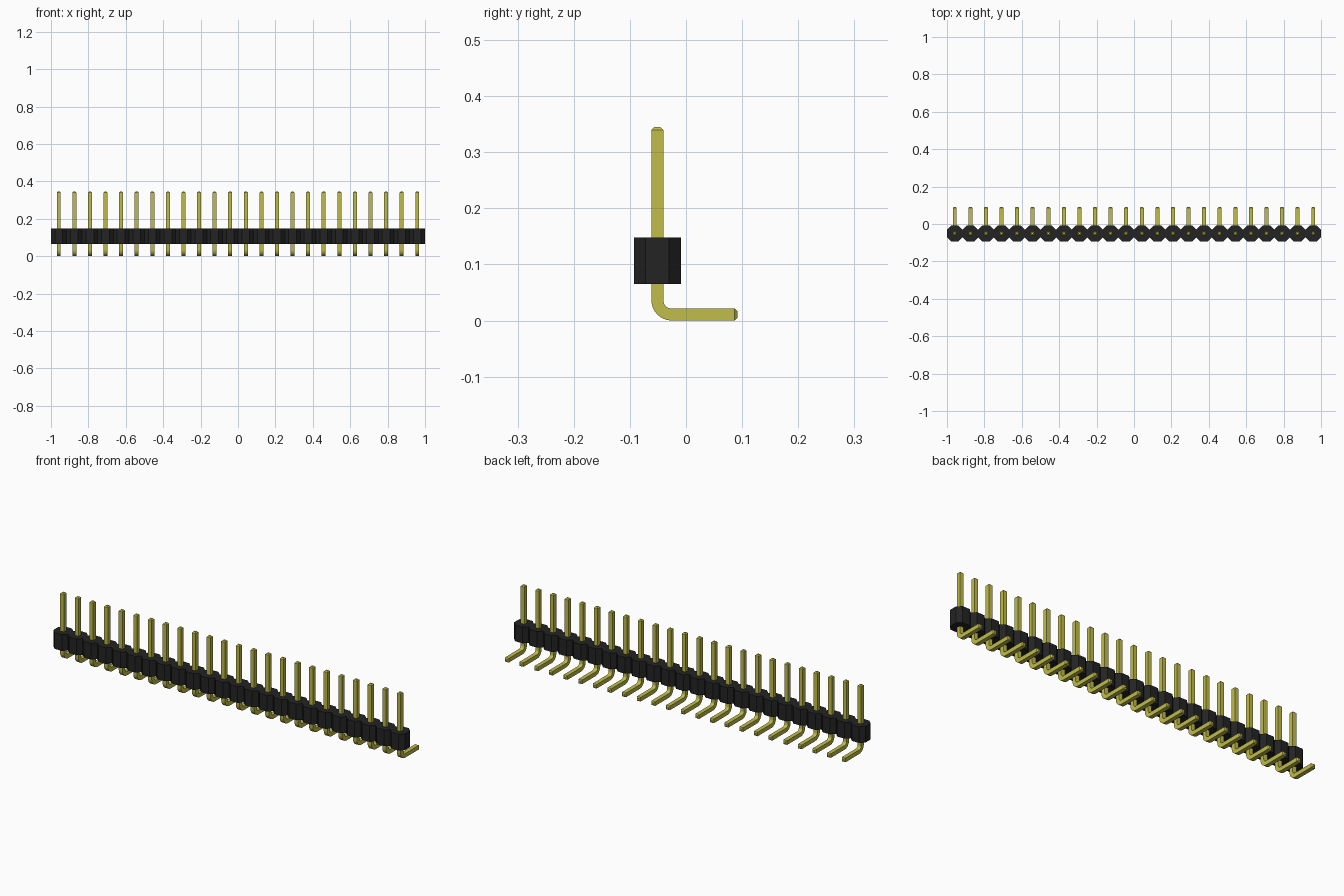
import bpy, bmesh, math
from mathutils import Vector

cube = bpy.data.objects.get("Cube")
if cube:
    bpy.data.objects.remove(cube)

COUNT = 24
PITCH = 2 / COUNT
ROW_Y = -0.051          # line the pins stand on
HALF = 0.0106           # half the pin thickness
TIP = HALF / 2          # tip chamfer
BEND = 0.0255           # centre-line radius of the bend


def material(name, colour):
    mat = bpy.data.materials.new(name)
    mat.use_nodes = True
    mat.diffuse_color = colour
    bsdf = mat.node_tree.nodes["Principled BSDF"]
    bsdf.inputs["Base Color"].default_value = colour
    return mat


def add_object(name, bm, mat):
    bmesh.ops.recalc_face_normals(bm, faces=bm.faces)
    mesh = bpy.data.meshes.new(name)
    bm.to_mesh(mesh)
    bm.free()
    mesh.materials.append(mat)
    obj = bpy.data.objects.new(name, mesh)
    bpy.context.collection.objects.link(obj)
    return obj


black = material("black plastic", (0.017, 0.017, 0.017, 1))
gold = material("gold metal", (0.53, 0.51, 0.07, 1))

# Housing: a row of joined octagons, extruded upward
cut, half = PITCH / 4, PITCH / 2
front = []
for i in range(COUNT):
    x = -1 + i * PITCH
    front += [(x, cut - half), (x + cut, -half), (x + PITCH - cut, -half)]
front.append((1, cut - half))
outline = front + [(x, -y) for x, y in reversed(front)]
bm = bmesh.new()
base = bm.faces.new([bm.verts.new((x, ROW_Y + y, 0.065)) for x, y in outline])
top = bmesh.ops.extrude_face_region(bm, geom=[base])["geom"]
bmesh.ops.translate(bm, vec=(0, 0, PITCH),
                    verts=[v for v in top if isinstance(v, bmesh.types.BMVert)])
add_object("housing", bm, black)

# Pin path: (y, z, direction angle, half thickness), from top tip to rear tip
TOP, REAR, STEPS = 0.345, 0.092, 8
path = [(ROW_Y, TOP, 0, HALF - TIP), (ROW_Y, TOP - TIP, 0, HALF)]
for i in range(STEPS + 1):
    a = math.pi / 2 * i / STEPS
    path.append((ROW_Y + BEND * (1 - math.cos(a)),
                 HALF + BEND * (1 - math.sin(a)), a, HALF))
path += [(REAR - TIP, HALF, math.pi / 2, HALF),
         (REAR, HALF, math.pi / 2, HALF - TIP)]

# Square section swept along the path
bm = bmesh.new()
rings = []
for y, z, a, h in path:
    side = Vector((0, math.cos(a), math.sin(a)))
    rings.append([bm.verts.new(Vector((sx * h, y, z)) + side * sy * h)
                  for sx, sy in ((-1, -1), (1, -1), (1, 1), (-1, 1))])
for r, s in zip(rings, rings[1:]):
    for k in range(4):
        n = (k + 1) % 4
        bm.faces.new((r[k], r[n], s[n], s[k]))
bm.faces.new(rings[0])
bm.faces.new(rings[-1])
pin = add_object("pins", bm, gold)
pin.location.x = -1 + PITCH / 2

# Round the bend's shading, then repeat the pin along the row
bpy.ops.object.select_all(action='DESELECT')
pin.select_set(True)
bpy.context.view_layer.objects.active = pin
bpy.ops.object.shade_smooth_by_angle(angle=math.radians(30))
array = pin.modifiers.new("row", 'ARRAY')
array.count = COUNT
array.use_relative_offset = False
array.use_constant_offset = True
array.constant_offset_displace = (PITCH, 0, 0)
